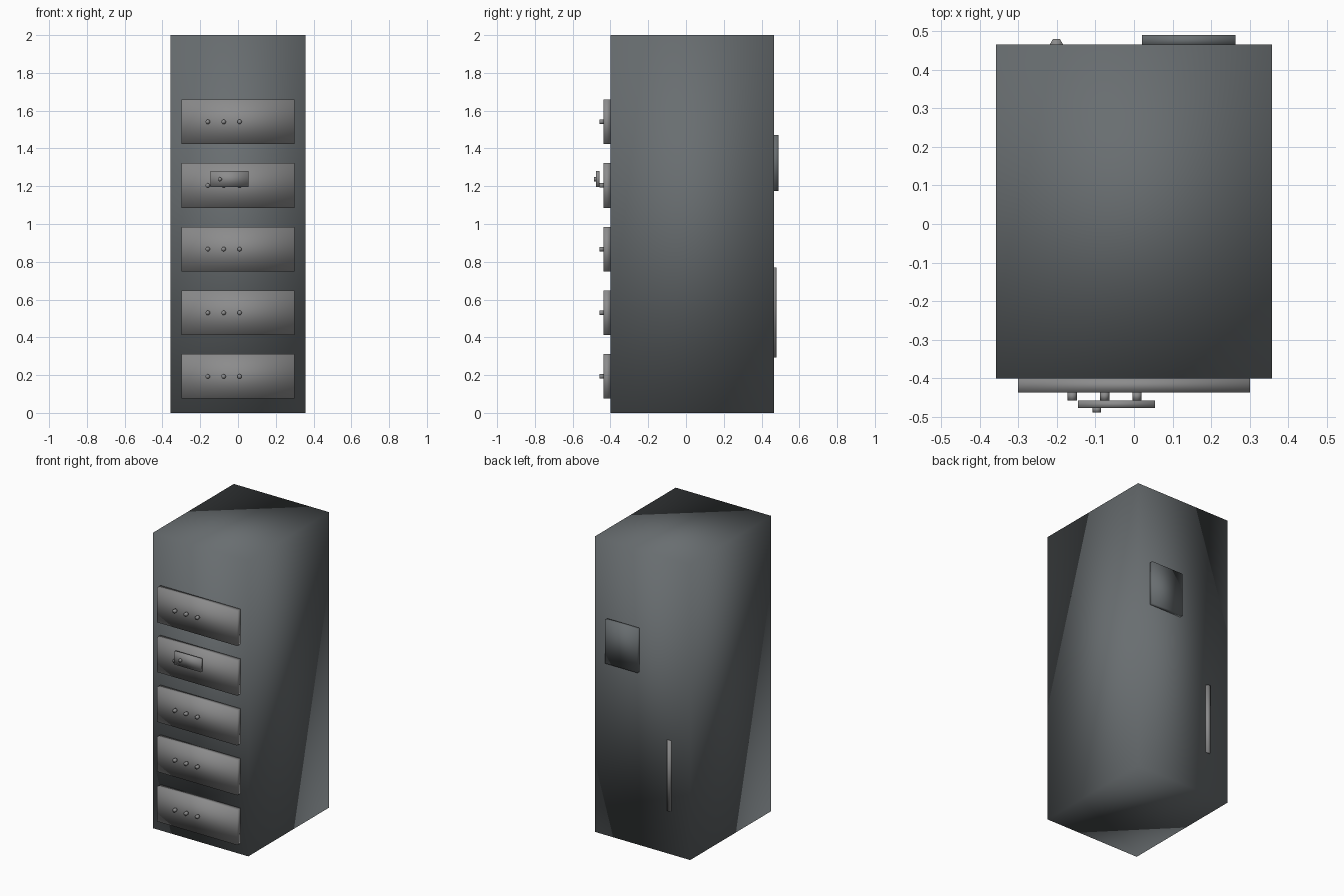
import bpy
import bmesh
from math import pi
from mathutils import Matrix, Vector

cube = bpy.data.objects.get("Cube")
if cube:
    bpy.data.objects.remove(cube, do_unlink=True)


def material(name, rgb):
    mat = bpy.data.materials.new(name)
    mat.use_nodes = True
    mat.diffuse_color = (*rgb, 1)
    mat.node_tree.nodes["Principled BSDF"].inputs["Base Color"].default_value = (*rgb, 1)
    return mat


slate = material("slate_grey", (0.14, 0.155, 0.163))
steel = material("steel_grey", (0.26, 0.26, 0.262))


def finish(name, bm, mat):
    mesh = bpy.data.meshes.new(name)
    bm.to_mesh(mesh)
    bm.free()
    mesh.materials.append(mat)
    mesh.shade_smooth()
    obj = bpy.data.objects.new(name, mesh)
    bpy.context.collection.objects.link(obj)
    return obj


def box(name, x, y, z, mat):
    """Box from (low, high) ranges, with softly shared normals."""
    bm = bmesh.new()
    size = [b - a for a, b in (x, y, z)]
    centre = Vector([(a + b) / 2 for a, b in (x, y, z)])
    bmesh.ops.create_cube(bm, size=1, matrix=Matrix.Translation(centre) @ Matrix.Diagonal((*size, 1)))
    return finish(name, bm, mat)


def rod(name, centre, radius, length, sides, mat, turn=Matrix()):
    bm = bmesh.new()
    bmesh.ops.create_cone(bm, cap_ends=True, segments=sides, radius1=radius, radius2=radius,
                          depth=length, matrix=Matrix.Translation(centre) @ turn)
    return finish(name, bm, mat)


facing_front = Matrix.Rotation(pi / 2, 4, "X")

# Cabinet body
box("cabinet_body", (-0.357, 0.357), (-0.4, 0.465), (0, 2), slate)

# Five drawer fronts, each with three knobs
for row in range(5):
    z = 0.193 + row * 0.337
    box(f"drawer_{row + 1}", (-0.3, 0.3), (-0.437, -0.4), (z - 0.118, z + 0.118), steel)
    for col in range(3):
        rod(f"knob_{row + 1}_{col + 1}", (-0.16 + col * 0.084, -0.446, z),
            0.012, 0.022, 12, steel, facing_front)

# Small plate with its own button on the fourth drawer
box("front_plate", (-0.145, 0.055), (-0.477, -0.457), (1.195, 1.281), steel)
rod("plate_button", (-0.096, -0.481, 1.237), 0.011, 0.014, 12, steel, facing_front)

# Back panel and vertical six-sided rail
box("back_panel", (0.021, 0.263), (0.46, 0.49), (1.175, 1.47), slate)
rod("back_rail", (-0.201, 0.464, 0.532), 0.018, 0.475, 6, steel, Matrix.Rotation(pi / 2, 4, "Z"))
